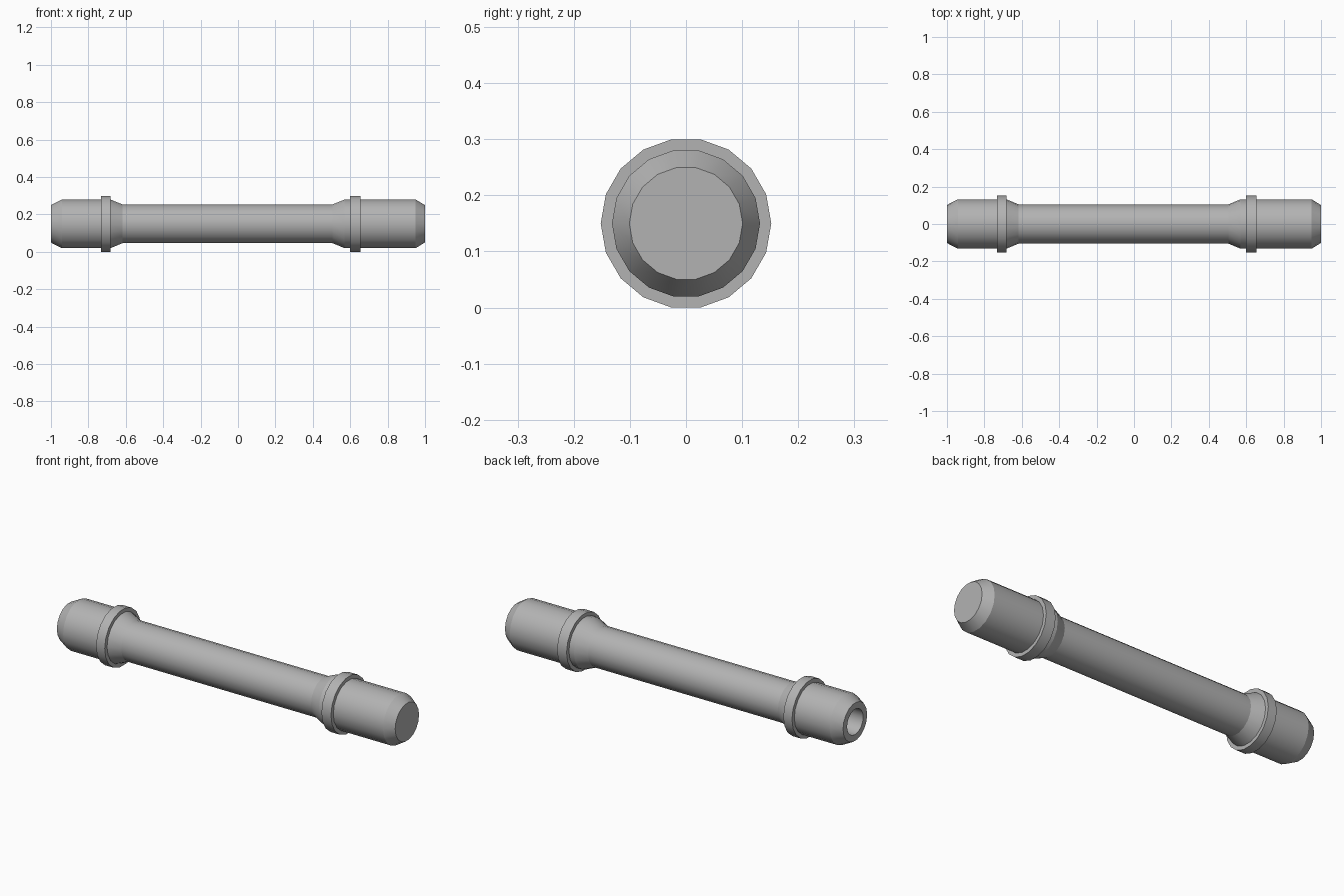
import bpy, bmesh, math

if "Cube" in bpy.data.objects:
    bpy.data.objects.remove(bpy.data.objects["Cube"])

SIDES = 18
CENTRE_Z = 0.15

# Dark grey metal
metal = bpy.data.materials.new("dark_grey")
metal.diffuse_color = (0.45, 0.45, 0.45, 1)
metal.use_nodes = True
metal.node_tree.nodes["Principled BSDF"].inputs["Base Color"].default_value = metal.diffuse_color


def lathe(name, profile, closed=False):
    """Revolve (x, radius) points around the x axis; cap the ends unless closed."""
    bm = bmesh.new()
    rings = []
    for x, r in profile:
        ring = []
        for k in range(SIDES):
            a = 2 * math.pi * k / SIDES
            ring.append(bm.verts.new((x, r * math.cos(a), CENTRE_Z + r * math.sin(a))))
        rings.append(ring)
    pairs = list(zip(rings, rings[1:]))
    if closed:
        pairs.append((rings[-1], rings[0]))
    for a, b in pairs:
        for k in range(SIDES):
            n = (k + 1) % SIDES
            bm.faces.new((a[k], a[n], b[n], b[k]))
    if not closed:
        bm.faces.new(rings[0])
        bm.faces.new(rings[-1])
    bmesh.ops.recalc_face_normals(bm, faces=bm.faces)
    mesh = bpy.data.meshes.new(name)
    bm.to_mesh(mesh)
    bm.free()
    mesh.materials.append(metal)
    obj = bpy.data.objects.new(name, mesh)
    bpy.context.collection.objects.link(obj)
    bpy.ops.object.select_all(action='DESELECT')
    obj.select_set(True)
    bpy.context.view_layer.objects.active = obj
    # Smooth around the axis, crisp at the tapers
    bpy.ops.object.shade_smooth_by_angle(angle=math.radians(20.8))
    return obj


# Handle: bored left end, slim grip, solid chamfered right end
lathe("handle", [
    (-0.80, 0.068), (-1.0, 0.068), (-1.0, 0.102), (-0.942, 0.132),
    (-0.682, 0.132), (-0.617, 0.105),
    (0.505, 0.105), (0.57, 0.132),
    (0.95, 0.132), (1.0, 0.101),
])

# Raised collars
for name, x0, x1 in (("left_collar", -0.733, -0.682), ("right_collar", 0.60, 0.656)):
    lathe(name, [(x0, 0.13), (x0, 0.152), (x1, 0.152), (x1, 0.13)], closed=True)
